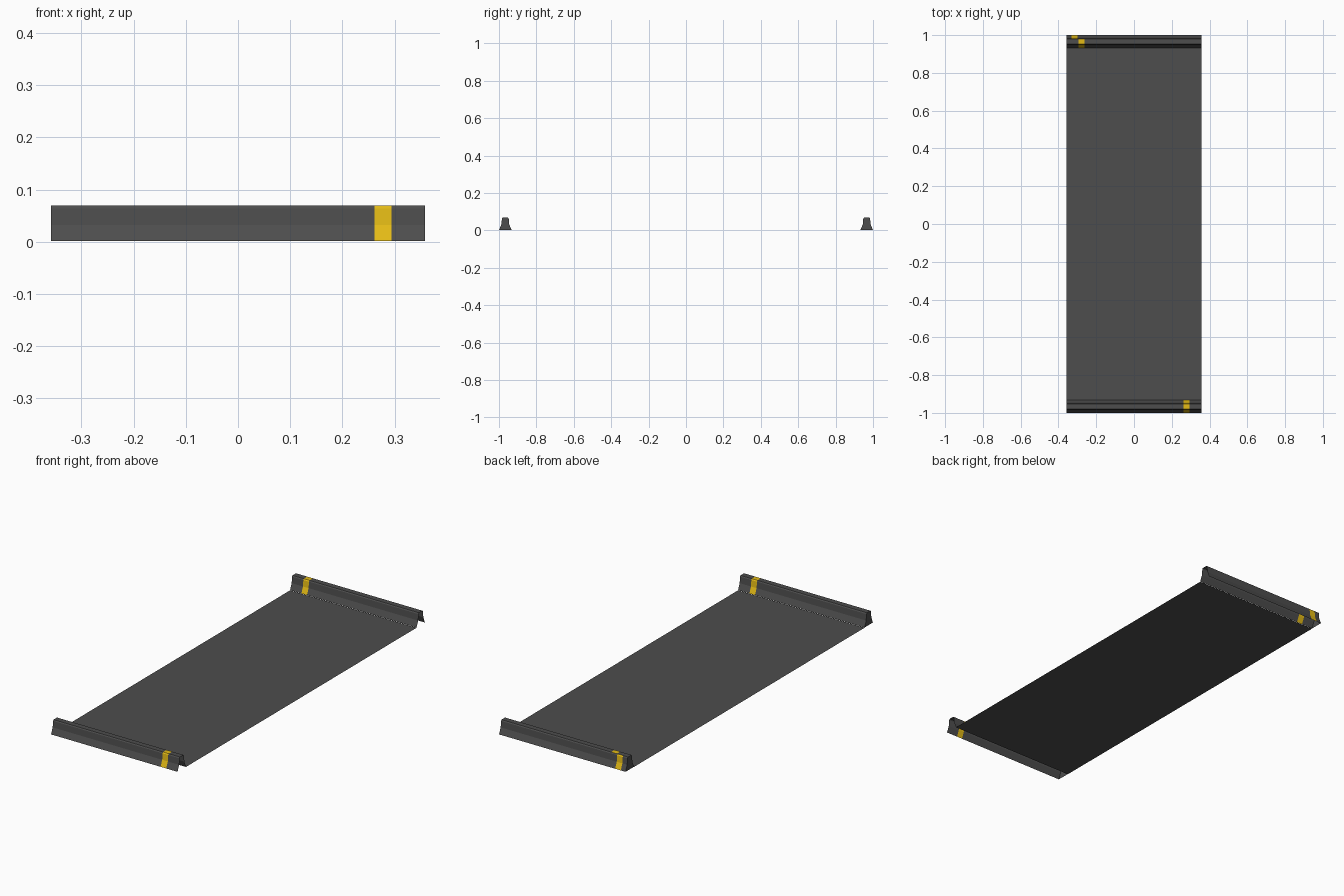
import bpy, bmesh

if "Cube" in bpy.data.objects:
    bpy.data.objects.remove(bpy.data.objects["Cube"])

HALF_X = 0.358      # half road width
BARRIER_Y = 0.966   # barrier centre line
STRIPE = 0.032      # stripe width


def material(name, rgb):
    m = bpy.data.materials.new(name)
    m.diffuse_color = (*rgb, 1)
    m.use_nodes = True
    m.node_tree.nodes["Principled BSDF"].inputs["Base Color"].default_value = m.diffuse_color
    return m


asphalt = material("dark_grey", (0.075, 0.075, 0.075))
yellow = material("yellow", (0.78, 0.5, 0.008))

# barrier cross-section (y, z), walked from -y over the top to +y
half = [(-0.034, 0.001), (-0.021, 0.032), (-0.018, 0.064), (-0.014, 0.069)]
PROFILE = half + [(-y, z) for y, z in reversed(half)]


def finish(name, bm):
    me = bpy.data.meshes.new(name)
    bm.to_mesh(me)
    bm.free()
    me.materials.append(asphalt)
    me.materials.append(yellow)
    ob = bpy.data.objects.new(name, me)
    bpy.context.collection.objects.link(ob)
    return ob


def barrier(name, cy, stripe_x):
    """Hollow shell, open below and at +x; stripe_x gives stripe centre per strip."""
    bm = bmesh.new()
    for i, (p, q) in enumerate(zip(PROFILE, PROFILE[1:])):
        s = stripe_x(i)
        xs = [-HALF_X, s - STRIPE / 2, s + STRIPE / 2, HALF_X]
        for k in range(3):
            a, b = xs[k], xs[k + 1]
            f = bm.faces.new([bm.verts.new((x, cy + y, z)) for x, (y, z) in
                              ((a, p), (b, p), (b, q), (a, q))])
            f.material_index = 1 if k == 1 else 0
    # closed end
    bm.faces.new([bm.verts.new((-HALF_X, cy + y, z)) for y, z in PROFILE])
    bmesh.ops.remove_doubles(bm, verts=bm.verts, dist=1e-5)
    return finish(name, bm)


# side barriers; the rear one has its outer stripe shifted sideways
barrier("front_barrier", -BARRIER_Y, lambda i: 0.278)
barrier("back_barrier", BARRIER_Y, lambda i: -0.315 if i >= 4 else -0.278)

# road deck
bm = bmesh.new()
e = BARRIER_Y - 0.034
bm.faces.new([bm.verts.new(v) for v in ((-HALF_X, -e, 0), (HALF_X, -e, 0),
                                        (HALF_X, e, 0), (-HALF_X, e, 0))])
finish("road_deck", bm)
